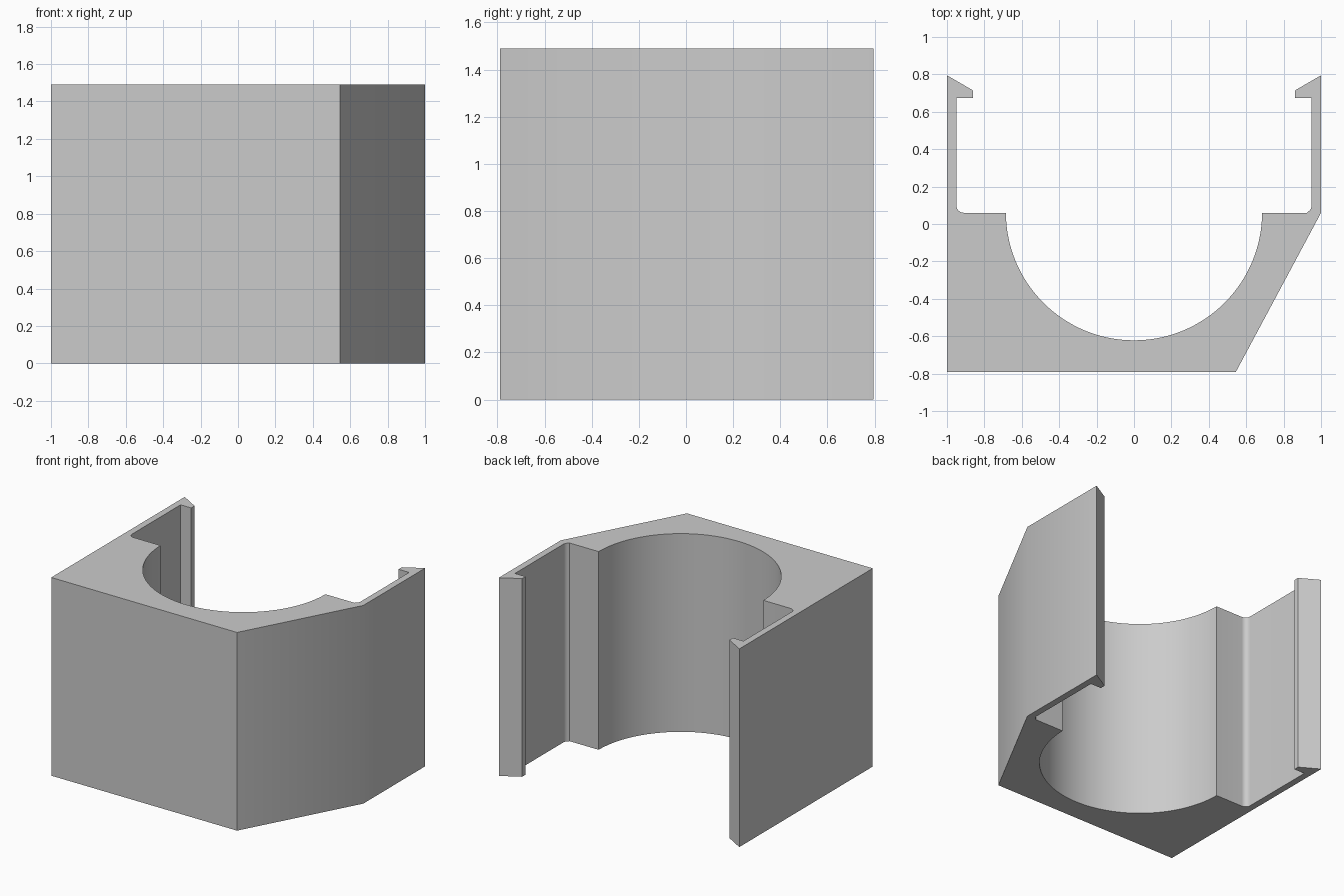
import bpy, bmesh, math
from mathutils import Vector

cube = bpy.data.objects.get("Cube")
if cube:
    bpy.data.objects.remove(cube, do_unlink=True)

HEIGHT = 1.49
FRONT, SHELF, BACK = -0.79, 0.06, 0.795
BORE, FILLET, WALL = 0.685, 0.04, 0.95


def arc(cx, cy, r, start, end, steps):
    """Points along an arc, angles in degrees."""
    angles = [math.radians(start + (end - start) * i / steps) for i in range(steps + 1)]
    return [(cx + r * math.cos(a), cy + r * math.sin(a)) for a in angles]


# Clip arm on the left: outer tip, hook, inner wall, rounded foot
arm = [(1, BACK), (0.862, 0.715), (0.862, 0.675), (WALL, 0.675)]
arm += arc(WALL - FILLET, SHELF + FILLET, FILLET, 0, -90, 8)
mirrored_arm = [(-x, y) for x, y in reversed(arm)]

# Full outline: chamfered front corner, arm, round cradle, opposite arm
outline = [(-1, FRONT), (0.545, FRONT), (1, SHELF)] + arm
outline += arc(0, SHELF + 0.003, BORE, 0, -180, 64)
# Square the cradle ends onto the shelf
outline = [(x, SHELF if abs(y - SHELF) < 0.004 else y) for x, y in outline]
outline += mirrored_arm

# Extrude the outline upward
bm = bmesh.new()
base = bm.faces.new([bm.verts.new((x, y, 0)) for x, y in outline])
top = bmesh.ops.extrude_face_region(bm, geom=[base], use_keep_orig=True)
verts = [v for v in top["geom"] if isinstance(v, bmesh.types.BMVert)]
bmesh.ops.translate(bm, verts=verts, vec=Vector((0, 0, HEIGHT)))
bmesh.ops.recalc_face_normals(bm, faces=bm.faces)
mesh = bpy.data.meshes.new("clip_bracket")
bm.to_mesh(mesh)
bm.free()
bracket = bpy.data.objects.new("clip_bracket", mesh)
bpy.context.collection.objects.link(bracket)

# Plain grey material
grey = bpy.data.materials.new("light_grey")
grey.use_nodes = True
colour = (0.6, 0.6, 0.6, 1)
grey.diffuse_color = colour
grey.node_tree.nodes["Principled BSDF"].inputs["Base Color"].default_value = colour
mesh.materials.append(grey)

# Smooth the curved walls, keep the edges sharp
bpy.ops.object.select_all(action="DESELECT")
bracket.select_set(True)
bpy.context.view_layer.objects.active = bracket
bpy.ops.object.shade_smooth_by_angle(angle=math.radians(30))
